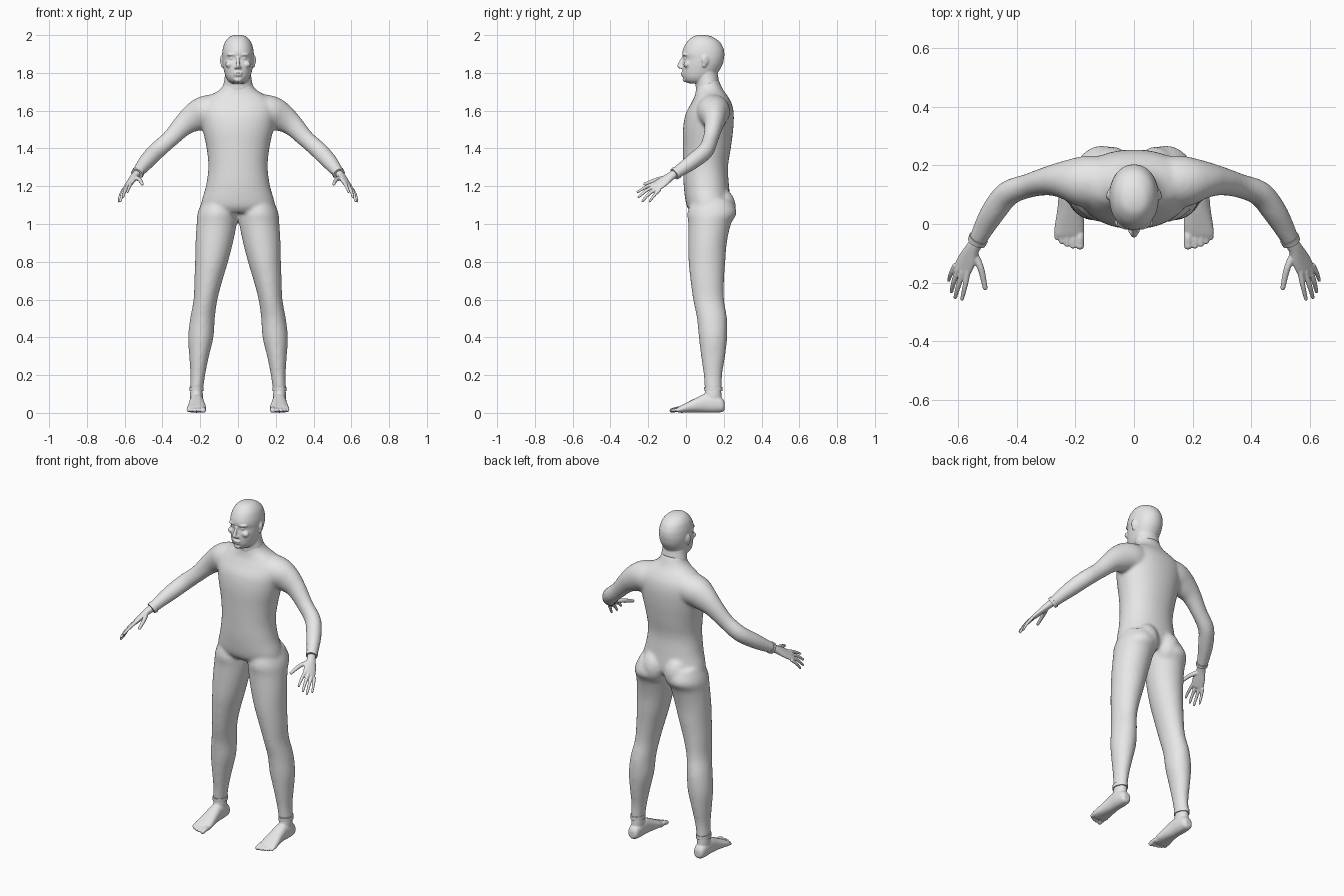
import bpy, bmesh, math
from mathutils import Vector, Matrix

skin = bpy.data.materials.new("light_grey")
skin.diffuse_color = (0.8, 0.8, 0.8, 1)
X, Y, Z = Vector((1, 0, 0)), Vector((0, 1, 0)), Vector((0, 0, 1))


def spline(rows, n=4):
    """Catmull-Rom interpolation of rows of numbers."""
    out = []
    for i in range(len(rows) - 1):
        a, b, c, d = (rows[max(0, min(len(rows) - 1, i + k))] for k in (-1, 0, 1, 2))
        for s in range(n):
            t = s / n
            out.append([q + 0.5 * t * (r - p + t * (2*p - 5*q + 4*r - w + t * (3*(q - r) + w - p)))
                        for p, q, r, w in zip(a, b, c, d)])
    return out + [list(rows[-1])]


def tube(bm, rows, u=X, axis=None, seg=32, power=2.0):
    """Closed loft through rings (x, y, z, radius along u, other radius)."""
    rows = spline(rows)
    loops = []
    for i, (x, y, z, ru, rv) in enumerate(rows):
        a, b = rows[max(i - 1, 0)], rows[min(i + 1, len(rows) - 1)]
        t = axis or (Vector(b[:3]) - Vector(a[:3])).normalized()
        e = (u - t * u.dot(t)).normalized()
        f = t.cross(e)
        loop = []
        for k in range(seg):
            c, s = math.cos(2*math.pi*k/seg), math.sin(2*math.pi*k/seg)
            c = math.copysign(abs(c) ** (2 / power), c)
            s = math.copysign(abs(s) ** (2 / power), s)
            loop.append(bm.verts.new(Vector((x, y, z)) + e * c * ru + f * s * rv))
        loops.append(loop)
    for p, q in zip(loops, loops[1:]):
        for k in range(seg):
            bm.faces.new((p[k], p[(k+1) % seg], q[(k+1) % seg], q[k]))
    bm.faces.new(loops[0][::-1])
    bm.faces.new(loops[-1])


def column(bm, rows, power=2.0):
    """Upright loft through rows (centre x, z, front y, back y, half width)."""
    tube(bm, [(cx, (f + b) / 2, z, w, (b - f) / 2) for cx, z, f, b, w in rows], X, Z, 40, power)


def blob(bm, centre, size, rot=0):
    m = Matrix.Translation(centre) @ Matrix.Rotation(rot, 4, 'Z') @ Matrix.Diagonal((*size, 1))
    bmesh.ops.create_uvsphere(bm, u_segments=20, v_segments=12, radius=1, matrix=m)


def finish(name, bm, voxel=None, smooth=0):
    """Make the object, fuse its overlapping volumes and soften it."""
    bmesh.ops.recalc_face_normals(bm, faces=bm.faces)
    me = bpy.data.meshes.new(name)
    bm.to_mesh(me)
    bm.free()
    ob = bpy.data.objects.new(name, me)
    bpy.context.collection.objects.link(ob)
    bpy.ops.object.select_all(action='DESELECT')
    bpy.context.view_layer.objects.active = ob
    ob.select_set(True)
    if voxel:
        r = ob.modifiers.new("fuse", 'REMESH')
        r.mode, r.voxel_size = 'VOXEL', voxel
        s = ob.modifiers.new("soften", 'SMOOTH')
        s.factor, s.iterations = 0.5, smooth
        for m in ("fuse", "soften"):
            bpy.ops.object.modifier_apply(modifier=m)
    ob.data.materials.clear()
    ob.data.materials.append(skin)
    bpy.ops.object.shade_smooth_by_angle(angle=math.radians(50))
    return ob


# Body: trunk, legs and arms fused into one skin
bm = bmesh.new()
column(bm, [(0, 1.06, .03, .21, .16), (0, 1.1, .002, .235, .195), (0, 1.2, -.012, .228, .17),
            (0, 1.3, -.015, .222, .157), (0, 1.4, -.016, .237, .166), (0, 1.5, -.016, .25, .187),
            (0, 1.58, -.003, .253, .2), (0, 1.635, .025, .243, .195), (0, 1.675, .045, .222, .155),
            (0, 1.705, .052, .2, .105), (0, 1.735, .055, .185, .078), (0, 1.77, .06, .17, .07)], 2.15)
for s in (-1, 1):
    legs = [(.1, 1.13, .03, .24, .085), (.108, 1.06, .008, .268, .105), (.113, 1.0, .012, .238, .106),
            (.126, .9, .012, .216, .099), (.14, .8, .014, .208, .087), (.157, .7, .024, .201, .074),
            (.172, .6, .038, .201, .063), (.188, .5, .058, .217, .065), (.197, .4, .068, .218, .067),
            (.206, .3, .08, .207, .052), (.213, .2, .094, .191, .039), (.22, .12, .1, .19, .035)]
    column(bm, [(s * cx, *r) for cx, *r in legs])
    blob(bm, (s * .075, .18, 1.09), (.075, .084, .1))
    arm = [(.08, .14, 1.6, .09, .09), (.17, .145, 1.592, .088, .088), (.235, .15, 1.562, .066, .076),
           (.29, .147, 1.522, .05, .058), (.36, .13, 1.45, .041, .046), (.43, .103, 1.388, .043, .046),
           (.48, .04, 1.335, .042, .043), (.515, -.02, 1.292, .035, .035), (.535, -.06, 1.265, .03, .03)]
    tube(bm, [(s * x, *r) for x, *r in arm], Y)
finish("body", bm, .009, 8)

# Head: skull, neck with slanted lower edge, facial features and ears
bm = bmesh.new()
column(bm, [(0, 2.001, .07, .1, .012), (0, 1.992, .037, .137, .043), (0, 1.965, .006, .178, .068),
            (0, 1.93, -.014, .198, .08), (0, 1.9, -.02, .203, .084), (0, 1.875, -.013, .201, .084),
            (0, 1.845, -.018, .194, .081), (0, 1.81, -.019, .175, .074), (0, 1.78, -.016, .155, .065),
            (0, 1.758, -.006, .14, .052), (0, 1.745, .012, .12, .035)], 2.1)
tube(bm, [(0, .105, 1.83, .068, .065), (0, .108, 1.78, .07, .064), (0, .113, 1.735, .078, .067)],
     X, Vector((0, -.42, .9)).normalized())
tube(bm, [(0, -.016, 1.885, .007, .006), (0, -.028, 1.855, .009, .012),
          (0, -.032, 1.835, .012, .015), (0, -.026, 1.823, .011, .01)], X, Z)
blob(bm, (0, -.017, 1.8), (.024, .011, .006))
blob(bm, (0, -.015, 1.788), (.021, .011, .006))
blob(bm, (0, -.004, 1.764), (.022, .014, .014))
for s in (-1, 1):
    blob(bm, (s * .033, -.002, 1.897), (.027, .016, .009), -s * -.3)
    blob(bm, (s * .031, -.001, 1.877), (.013, .010, .008))
    blob(bm, (s * .045, .005, 1.845), (.022, .018, .018))
    blob(bm, (s * .012, -.026, 1.828), (.007, .01, .007))
    blob(bm, (s * .086, .103, 1.867), (.007, .02, .025), s * .35)
    blob(bm, (s * .084, .097, 1.845), (.007, .012, .017), s * .35)
finish("head", bm, .0045, 3)

for s, side in ((-1, "right"), (1, "left")):
    # Hand: palm, four fingers and a thumb
    bm = bmesh.new()
    across = Vector((s * .7, .5, -.5))
    tube(bm, [(s * .536, -.062, 1.266, .024, .021), (s * .55, -.085, 1.25, .026, .019),
              (s * .567, -.12, 1.225, .035, .016), (s * .585, -.155, 1.2, .036, .012),
              (s * .59, -.165, 1.193, .03, .009)], across)
    fingers = [((.566, -.16, 1.217), (.575, -.21, 1.197), (.586, -.256, 1.17)),
               ((.583, -.16, 1.205), (.598, -.21, 1.177), (.609, -.25, 1.143)),
               ((.597, -.15, 1.192), (.613, -.195, 1.16), (.622, -.23, 1.122)),
               ((.607, -.138, 1.183), (.623, -.168, 1.152), (.631, -.192, 1.119)),
               ((.548, -.095, 1.245), (.522, -.15, 1.236), (.507, -.217, 1.212))]
    for i, (a, b, c) in enumerate(fingers):
        r = .0115 if i == 4 else .0088 if i < 3 else .008
        a, b, c = (Vector((s * p[0], p[1], p[2])) for p in (a, b, c))
        tube(bm, [(*a, r * 1.2, r * 1.2), (*b, r, r), (*c, r * .75, r * .75)], across, seg=16)
        blob(bm, c, (r * .75,) * 3)
    finish(side + "_hand", bm, .0035, 3)

    # Foot: heel to instep, ankle stump and five toes
    bm = bmesh.new()
    tube(bm, [(s * .22, .205, .036, .016, .018), (s * .22, .192, .041, .031, .036),
              (s * .22, .15, .05, .037, .049), (s * .219, .1, .051, .038, .049),
              (s * .218, .05, .04, .043, .038), (s * .219, 0, .027, .05, .026),
              (s * .222, -.035, .018, .05, .017), (s * .222, -.048, .016, .042, .01)], X, -Y, power=2.3)
    column(bm, [(s * .22, .04, .1, .19, .032), (s * .22, .09, .098, .188, .034),
                (s * .22, .122, .102, .186, .032)])
    for x, tip, r in ((.184, -.073, .0145), (.208, -.074, .0105), (.228, -.068, .0105),
                      (.246, -.059, .0098), (.262, -.046, .0095)):
        tube(bm, [(s * x, -.02, .017, r, r), (s * x, (tip - .02) / 2, .019, r, r),
                  (s * x, tip, .013, r, r * .9)], X, -Y, 16)
        blob(bm, (s * x, tip, .013), (r, r, r * .9))
    finish(side + "_foot", bm, .004, 3)

    # Cuffs at the wrist and the ankle
    bm = bmesh.new()
    tube(bm, [(s * .529, -.048, 1.273, .034, .034), (s * .536, -.062, 1.264, .032, .032)], Y)
    finish(side + "_wrist_cuff", bm)
    bm = bmesh.new()
    column(bm, [(s * .22, .116, .097, .193, .038), (s * .22, .138, .096, .193, .038)])
    finish(side + "_ankle_cuff", bm)
